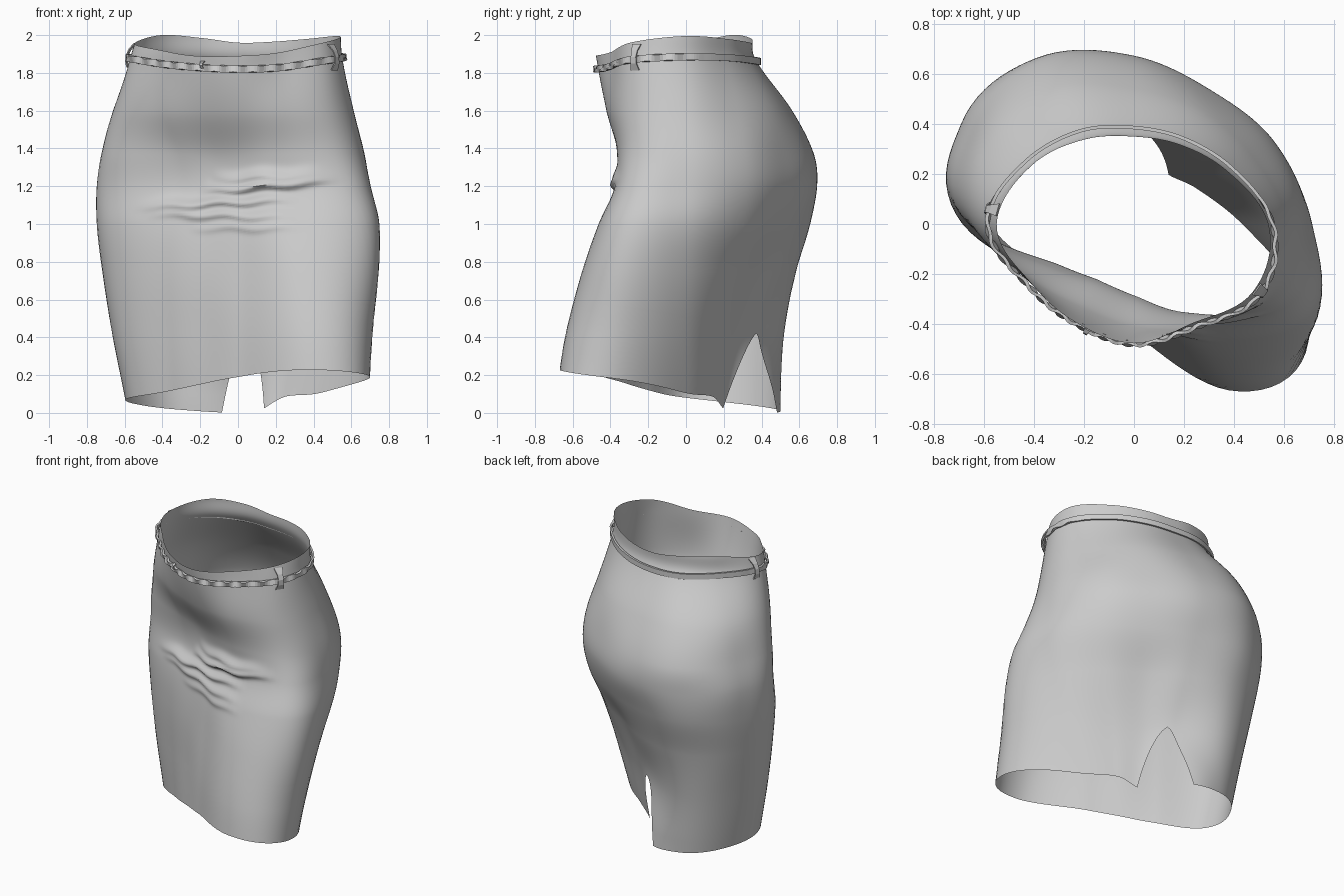
import bpy, bmesh, math

if "Cube" in bpy.data.objects:
    bpy.data.objects.remove(bpy.data.objects["Cube"])

# Cross-sections: height, then radius from the z axis every 30 degrees (0 = +x, 90 = +y)
SECTIONS = [
    (0.10, .43, .29, .26, .42, .575, .625, .575, .395, .365, .445, .79, .80),
    (0.42, .54, .37, .325, .395, .60, .685, .63, .41, .355, .425, .73, .82),
    (0.75, .65, .50, .435, .51, .67, .75, .67, .42, .345, .385, .625, .825),
    (1.00, .71, .61, .56, .61, .745, .79, .685, .40, .315, .345, .52, .78),
    (1.20, .695, .65, .615, .67, .768, .795, .66, .335, .265, .285, .41, .685),
    (1.37, .67, .63, .597, .65, .75, .755, .66, .36, .28, .30, .415, .63),
    (1.60, .61, .545, .525, .54, .63, .675, .64, .46, .39, .41, .475, .60),
    (1.88, .54, .435, .375, .36, .405, .485, .57, .475, .455, .475, .46, .56),
    (2.00, .535, .425, .365, .35, .39, .47, .535, .465, .46, .475, .455, .54),
]
HEM = (.105, .085, .015, .0, .015, .045, .08, .12, .155, .19, .228, .185)
RIM = (1.995, 1.98, 1.965, 1.96, 1.985, 2.0, 1.955, 1.92, 1.89, 1.89, 1.91, 1.965)
BELT = (1.885, 1.88, 1.868, 1.86, 1.865, 1.88, 1.88, 1.85, 1.83, 1.82, 1.83, 1.87)
# Lap folds: centre x, half-length, height, slope, depth
FOLDS = [(.16, .36, 1.20, .09, .045), (-.10, .42, 1.11, .05, .036),
         (-.08, .40, 1.045, -.02, .025), (.04, .30, .98, .0, .014), (.16, .30, 1.25, .05, .028)]


def hermite(a, b, ma, mb, f):
    f2, f3 = f * f, f * f * f
    return a * (2*f3 - 3*f2 + 1) + ma * (f3 - 2*f2 + f) + b * (3*f2 - 2*f3) + mb * (f3 - f2)


def around(table, deg):
    """Smooth periodic lookup in a 12-value table."""
    u = (deg % 360) / 30
    i = int(u)
    p = [table[(i + k) % 12] for k in (-1, 0, 1, 2)]
    return hermite(p[1], p[2], (p[2] - p[0]) / 2, (p[3] - p[1]) / 2, u - i)


ZS = [s[0] for s in SECTIONS]
INVERSE = [[1 / r for r in s[1:]] for s in SECTIONS]  # 1/r keeps flat panels flat


def radius(deg, z):
    """Smooth skirt radius at an angle and height."""
    n = len(ZS)
    i = max([k for k in range(n - 1) if ZS[k] <= z], default=0)
    h = ZS[i + 1] - ZS[i]
    rs = {k: 1 / around(INVERSE[k], deg) for k in range(max(i - 1, 0), min(i + 3, n))}

    def slope(k):
        lo, hi = max(k - 1, 0), min(k + 1, n - 1)
        return (rs[hi] - rs[lo]) / (ZS[hi] - ZS[lo])
    if z < ZS[0]:
        return rs[0] + slope(0) * (z - ZS[0])
    return hermite(rs[i], rs[i + 1], slope(i) * h, slope(i + 1) * h, (z - ZS[i]) / h)


def polar(deg, r, z):
    a = math.radians(deg)
    return (r * math.cos(a), r * math.sin(a), z)


def fold_offset(x, y, z):
    total = 0
    if y > 0:
        return 0
    for cx, half, cz, sl, depth in FOLDS:
        q = (x - cx) / half
        if abs(q) < 1:
            d = z - (cz + sl * (x - cx) + .008 * math.sin(23 * x + 9 * cz))
            total += depth * (1 - q * q) * math.exp(-(d / .035) ** 2 if d > 0 else -(d / .02) ** 2)
    return total


def make_mesh(name, verts, faces, weld=0):
    me = bpy.data.meshes.new(name)
    me.from_pydata(verts, [], faces)
    bm = bmesh.new()
    bm.from_mesh(me)
    if weld:
        bmesh.ops.remove_doubles(bm, verts=bm.verts, dist=weld)
    bmesh.ops.recalc_face_normals(bm, faces=bm.faces)
    bm.to_mesh(me)
    bm.free()
    ob = bpy.data.objects.new(name, me)
    bpy.context.collection.objects.link(ob)
    return ob


def smooth(ob, deg):
    bpy.ops.object.select_all(action='DESELECT')
    bpy.context.view_layer.objects.active = ob
    ob.select_set(True)
    bpy.ops.object.shade_smooth_by_angle(angle=math.radians(deg))


def grid_faces(rows, cols):
    return [(j*cols + i, j*cols + i + 1, (j+1)*cols + i + 1, (j+1)*cols + i)
            for j in range(rows - 1) for i in range(cols - 1)]


# Skirt shell: an open strip wrapped from one slit edge round to the other, welded above the slit
COLS, ROWS, SLIT_TOP, SLIT_ANGLE = 121, 150, .42, 84
verts = []
for j in range(ROWS):
    t = j / (ROWS - 1)
    w = max(0, 1 - 1.97 * t / SLIT_TOP)
    left, right = SLIT_ANGLE + 16 * w ** .5, SLIT_ANGLE + 360 - 29 * w ** .7
    for i in range(COLS):
        deg = left + (right - left) * i / (COLS - 1)
        z0 = around(HEM, deg)
        z = z0 + (around(RIM, deg) - z0) * t
        x, y, _ = polar(deg, radius(deg, z), z)
        o = fold_offset(x, y, z)
        verts.append((x - .35 * o, y - .9 * o, max(z, 0)))
skirt = make_mesh("skirt", verts, grid_faces(ROWS, COLS), weld=.0005)
smooth(skirt, 60)

# Belt: flat band at the back, twisted like a braid across the front
N = 240
verts, faces = [], []
for i in range(N):
    deg = 360 * i / N
    front = max(0, min(1, (math.sin(math.radians(deg + 180)) + .25) * 3))
    z = around(BELT, deg)
    r = radius(deg, z) + .015
    twist = front * .4 * math.sin(math.radians(deg * 30))
    for a, b in ((-.007, -.018), (.007, -.018), (.007, .018), (-.007, .018)):
        dr = a * math.cos(twist) - b * math.sin(twist)
        dz = a * math.sin(twist) + b * math.cos(twist)
        verts.append(polar(deg, r + dr, z + dz))
    for k in range(4):
        n = (i + 1) % N
        faces.append((i*4 + k, i*4 + (k + 1) % 4, n*4 + (k + 1) % 4, n*4 + k))
make_mesh("belt", verts, faces)


# Belt loops: pinched straps bowed over the belt
def strap(name, deg, height, width):
    z0 = around(BELT, deg) + .012
    pts = []
    for s in (-1, -.5, 0, .5, 1):
        z = z0 + s * height / 2
        half = width * (.55 + .45 * s * s) / 2
        for side in (-1, 1):
            d = deg + side * math.degrees(half / radius(deg, z))
            pts.append(polar(d, radius(d, z) + .034 - .026 * s * s, z))
    ob = make_mesh(name, pts, grid_faces(5, 2))
    mod = ob.modifiers.new("thickness", 'SOLIDIFY')
    mod.thickness = .006


strap("right_belt_loop", -28, .14, .055)
strap("left_belt_loop", 174, .13, .05)
strap("front_belt_loop", 246, .05, .025)
